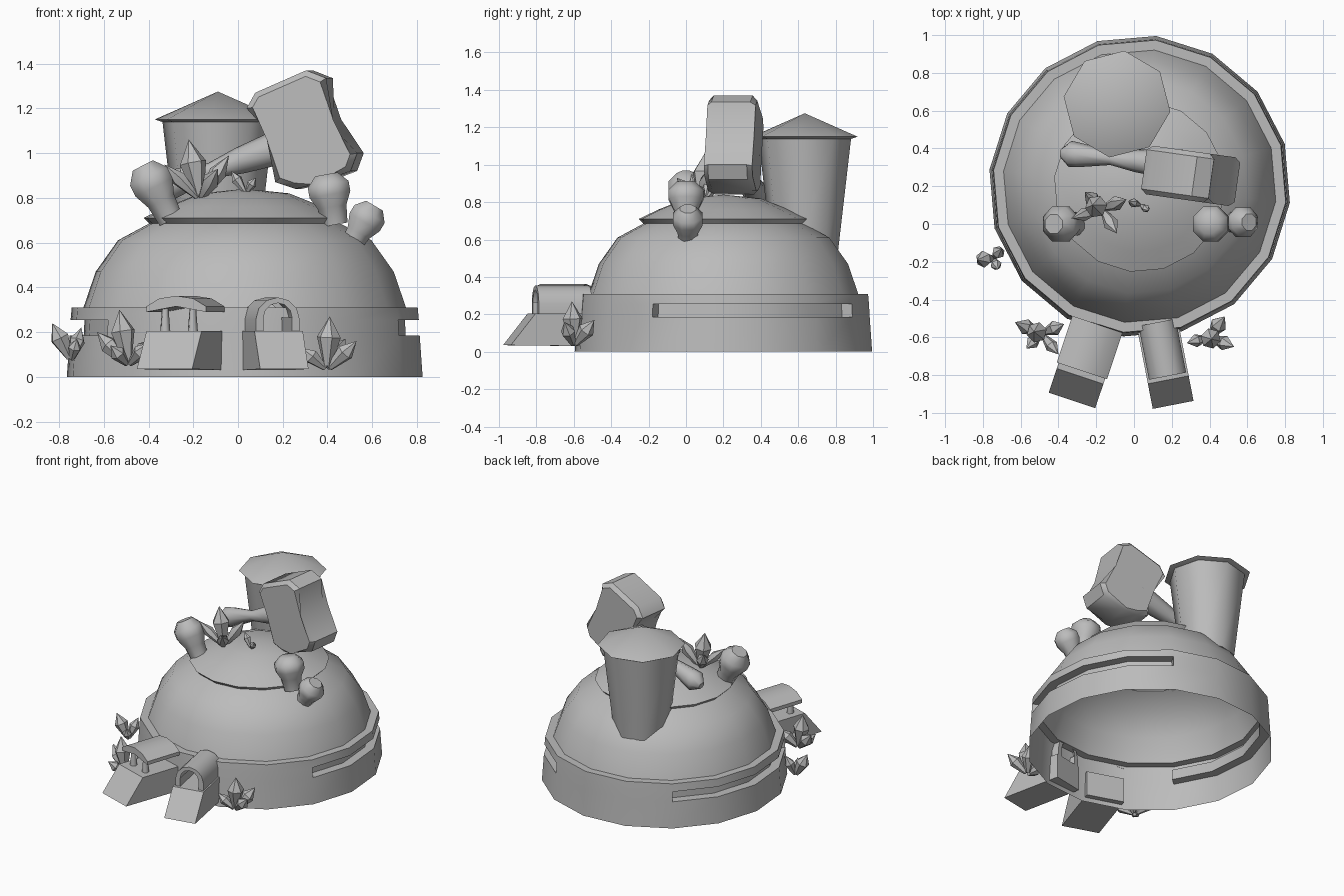
import bpy, bmesh
from math import sin, cos, pi, radians
from mathutils import Vector, Matrix

old = bpy.data.objects.get("Cube")
if old:
    bpy.data.objects.remove(old, do_unlink=True)

stone = bpy.data.materials.new("stone grey")
stone.use_nodes = True
GREY = (0.5, 0.5, 0.5, 1)
stone.diffuse_color = GREY
stone.node_tree.nodes["Principled BSDF"].inputs["Base Color"].default_value = GREY


def finish(bm, name, angle=30):
    """Turn a bmesh into a shaded object."""
    bmesh.ops.recalc_face_normals(bm, faces=bm.faces)
    mesh = bpy.data.meshes.new(name)
    bm.to_mesh(mesh)
    bm.free()
    mesh.materials.append(stone)
    ob = bpy.data.objects.new(name, mesh)
    bpy.context.collection.objects.link(ob)
    bpy.ops.object.select_all(action='DESELECT')
    ob.select_set(True)
    bpy.context.view_layer.objects.active = ob
    bpy.ops.object.shade_smooth_by_angle(angle=radians(angle))
    return ob


def lathe(bm, profile, sides, offset=0.0, cap=True, matrix=None):
    """Rings of (radius, height) around z; zero radius makes a point."""
    rings = []
    for r, z in profile:
        n = 1 if r == 0 else sides
        rings.append([bm.verts.new((r * cos(offset + 2 * pi * i / sides),
                                    r * sin(offset + 2 * pi * i / sides), z))
                      for i in range(n)])
    for a, b in zip(rings, rings[1:]):
        for i in range(sides):
            j = (i + 1) % sides
            ring = [a[i % len(a)], a[j % len(a)], b[j % len(b)], b[i % len(b)]]
            bm.faces.new(list(dict.fromkeys(ring)))
    if cap:
        for ring in (rings[0], rings[-1]):
            if len(ring) > 1:
                bm.faces.new(ring)
    if matrix:
        bmesh.ops.transform(bm, matrix=matrix, verts=sum(rings, []))


def along(start, end):
    """Matrix taking the z axis onto the line from start to end."""
    start, end = Vector(start), Vector(end)
    turn = (end - start).to_track_quat('Z', 'Y').to_matrix().to_4x4()
    return Matrix.Translation(start) @ turn, (end - start).length


def prism(bm, outline, depth_axis, lo, hi, matrix):
    """Extrude a 2D outline (other axis, z) along x or y."""
    def place(p, d):
        return (d, p[0], p[1]) if depth_axis == 'x' else (p[0], d, p[1])
    ends = [[bm.verts.new(matrix @ Vector(place(p, d))) for p in outline] for d in (lo, hi)]
    for ring in ends:
        bm.faces.new(ring)
    for i in range(len(outline)):
        j = (i + 1) % len(outline)
        bm.faces.new((ends[0][i], ends[0][j], ends[1][j], ends[1][i]))


# Hollow dome with a base band
CENTRE = Vector((0.03, 0.2, 0))
START = radians(-6.3)
bm = bmesh.new()
lathe(bm, [(0.80, 0), (0.787, 0.185), (0.783, 0.255), (0.778, 0.31), (0.725, 0.31),
           (0.67, 0.47), (0.57, 0.61), (0.43, 0.685), (0.455, 0.71), (0.35, 0.76),
           (0.2, 0.82), (0, 0.84)], 16, START, cap=False)
# Recessed slots on both sides of the band
for first, last in ((-28.8, 61.2), (128.7, 218.7)):
    slot = []
    for f in bm.faces:
        c = f.calc_center_median()
        a = (math_angle := Vector((1, 0)).angle_signed(Vector((c.x, c.y)))) * -180 / pi
        if 0.2 < c.z < 0.24 and 0.75 < c.xy.length < 0.8 and any(
                first < a + t < last for t in (0, 360)):
            slot.append(f)
    out = bmesh.ops.extrude_face_region(bm, geom=slot)
    for v in out["geom"]:
        if isinstance(v, bmesh.types.BMVert):
            v.co.x *= 0.92
            v.co.y *= 0.92
    bmesh.ops.delete(bm, geom=[f for f in slot if f.is_valid], context='FACES_ONLY')
bmesh.ops.translate(bm, vec=CENTRE, verts=bm.verts)
finish(bm, "dome")

# Round tower with a cone roof
for name, profile in (("tower_wall", [(0.18, 0.54), (0.25, 1.14)]),
                      ("tower_roof", [(0.24, 1.135), (0.285, 1.15), (0, 1.275)])):
    bm = bmesh.new()
    lathe(bm, profile, 8, radians(-8), matrix=Matrix.Translation((-0.09, 0.635, 0)))
    finish(bm, name, 50)

# Hammer: waisted head and flared handle
bm = bmesh.new()
yaw = Matrix.Translation((0.3, 0.255, 0)) @ Matrix.Rotation(radians(-8), 4, 'Z')
prism(bm, [(-0.25, 1.20), (-0.21, 1.27), (0.02, 1.37), (0.11, 1.335), (0.12, 1.14),
           (0.25, 1.0), (0.22, 0.92), (0.06, 0.86), (-0.03, 0.84), (-0.12, 0.87),
           (-0.13, 1.07)], 'y', -0.13, 0.13, yaw)
rims = [e for e in bm.edges if any(len(f.verts) > 4 for f in e.link_faces)]
bmesh.ops.bevel(bm, geom=rims, offset=0.025, segments=1, affect='EDGES')
finish(bm, "hammer_head", 40)

bm = bmesh.new()
m, length = along((-0.385, 0.375, 0.83), (0.25, 0.31, 1.05))
lathe(bm, [(0.025, 0), (0.07, 0.05), (0.065, 0.1), (0.036, 0.28), (0.06, 0.42),
           (0.085, length)], 8, matrix=m)
finish(bm, "hammer_handle", 50)

# Knobbly posts on the dome shoulder
posts = [((-0.30, 0, 0.70), (-0.425, 0, 0.945), 1.0),
         ((0.435, 0, 0.68), (0.395, 0, 0.905), 1.0),
         ((0.50, 0.01, 0.58), (0.61, 0.01, 0.765), 0.85)]
for i, (a, b, s) in enumerate(posts):
    bm = bmesh.new()
    m, n = along(a, b)
    lathe(bm, [(0.06 * s, 0), (0.07 * s, n * 0.35), (0.1 * s, n * 0.6),
               (0.1 * s, n * 0.8), (0.055 * s, n)], 8, radians(22.5), matrix=m)
    finish(bm, f"knob_post_{i + 1}", 50)

# Crystal clusters: (base, [(tip, thickness)])
clusters = {
    "summit": ((-0.17, 0.08, 0.79), [((-0.22, 0.10, 1.06), 0.06), ((-0.33, 0.03, 0.95), 0.035),
                                     ((-0.04, 0.13, 0.99), 0.04), ((-0.09, -0.05, 0.93), 0.04),
                                     ((-0.26, 0.17, 0.94), 0.04)]),
    "summit_small": ((0.035, 0.10, 0.82), [((-0.03, 0.12, 0.92), 0.025), ((0.08, 0.07, 0.89), 0.022)]),
    "side": ((-0.745, -0.18, 0.07), [((-0.83, -0.19, 0.24), 0.045), ((-0.70, -0.13, 0.22), 0.035),
                                     ((-0.72, -0.24, 0.17), 0.03)]),
    "front_right": ((-0.49, -0.58, 0.05), [((-0.53, -0.57, 0.30), 0.055), ((-0.63, -0.52, 0.20), 0.042),
                                           ((-0.40, -0.69, 0.15), 0.035), ((-0.37, -0.53, 0.17), 0.04),
                                           ((-0.57, -0.66, 0.14), 0.035)]),
    "front_left": ((0.40, -0.60, 0.03), [((0.41, -0.61, 0.27), 0.055), ((0.53, -0.65, 0.16), 0.04),
                                         ((0.28, -0.63, 0.13), 0.035), ((0.48, -0.49, 0.17), 0.045)]),
}
for name, (base, tips) in clusters.items():
    bm = bmesh.new()
    for tip, r in tips:
        m, n = along(Vector(base).lerp(Vector(tip), 0.08), tip)
        lathe(bm, [(r * 0.35, 0), (r, n * 0.58), (0, n)], 6, matrix=m)
    finish(bm, "crystals_" + name, 35)


def outward(x, y, deg):
    """Local frame whose -y axis points away from the dome."""
    return Matrix.Translation((x, y, 0)) @ Matrix.Rotation(radians(deg), 4, 'Z')


# Sloped entrance ramps
right_gate = outward(-0.20, -0.55, -18.5)
left_gate = outward(0.13, -0.56, 11)
for name, m, half in (("ramp_right", right_gate, 0.13), ("ramp_left", left_gate, 0.11)):
    bm = bmesh.new()
    prism(bm, [(0.04, 0.03), (0.04, 0.205), (-0.27, 0.205), (-0.405, 0.035)],
          'x', -half, half, m)
    finish(bm, name)

# Curved awning on two posts
bm = bmesh.new()
prism(bm, [(-0.14, 0.29), (-0.14, 0.315), (-0.08, 0.35), (0, 0.362), (0.08, 0.35),
           (0.14, 0.315), (0.14, 0.29), (0, 0.315)], 'y', -0.24, 0.02, right_gate)
finish(bm, "awning")
bm = bmesh.new()
for x in (-0.065, 0.065):
    lathe(bm, [(0.024, 0.2), (0.014, 0.325)], 6,
          matrix=right_gate @ Matrix.Translation((x, -0.2, 0)))
finish(bm, "awning_posts", 65)

# Arched tunnel
bm = bmesh.new()
arc = [(cos(pi * i / 6), sin(pi * i / 6)) for i in range(7)]
outer = [(0.1, 0.2)] + [(0.1 * c, 0.255 + 0.1 * s) for c, s in arc] + [(-0.1, 0.2)]
inner = [(0.065, 0.2)] + [(0.065 * c, 0.265 + 0.065 * s) for c, s in arc] + [(-0.065, 0.2)]
for i in range(len(outer) - 1):
    prism(bm, [outer[i], outer[i + 1], inner[i + 1], inner[i]], 'y', -0.25, 0.04, left_gate)
bmesh.ops.remove_doubles(bm, verts=bm.verts, dist=0.0005)
seams = {}
for f in bm.faces:
    seams.setdefault(frozenset(f.verts), []).append(f)
doubled = [f for f in bm.faces if all(len(e.link_faces) > 2 or e.calc_length() < 0.05
                                      for e in f.edges) and len(f.edges) == 4
           and abs((left_gate.inverted() @ f.calc_center_median()).y + 0.105) < 0.01
           and min(e.calc_length() for e in f.edges) < 0.04
           and all(len(e.link_faces) > 2 for e in f.edges if e.calc_length() > 0.2)]
bmesh.ops.delete(bm, geom=doubled, context='FACES_ONLY')
finish(bm, "arched_tunnel", 40)
